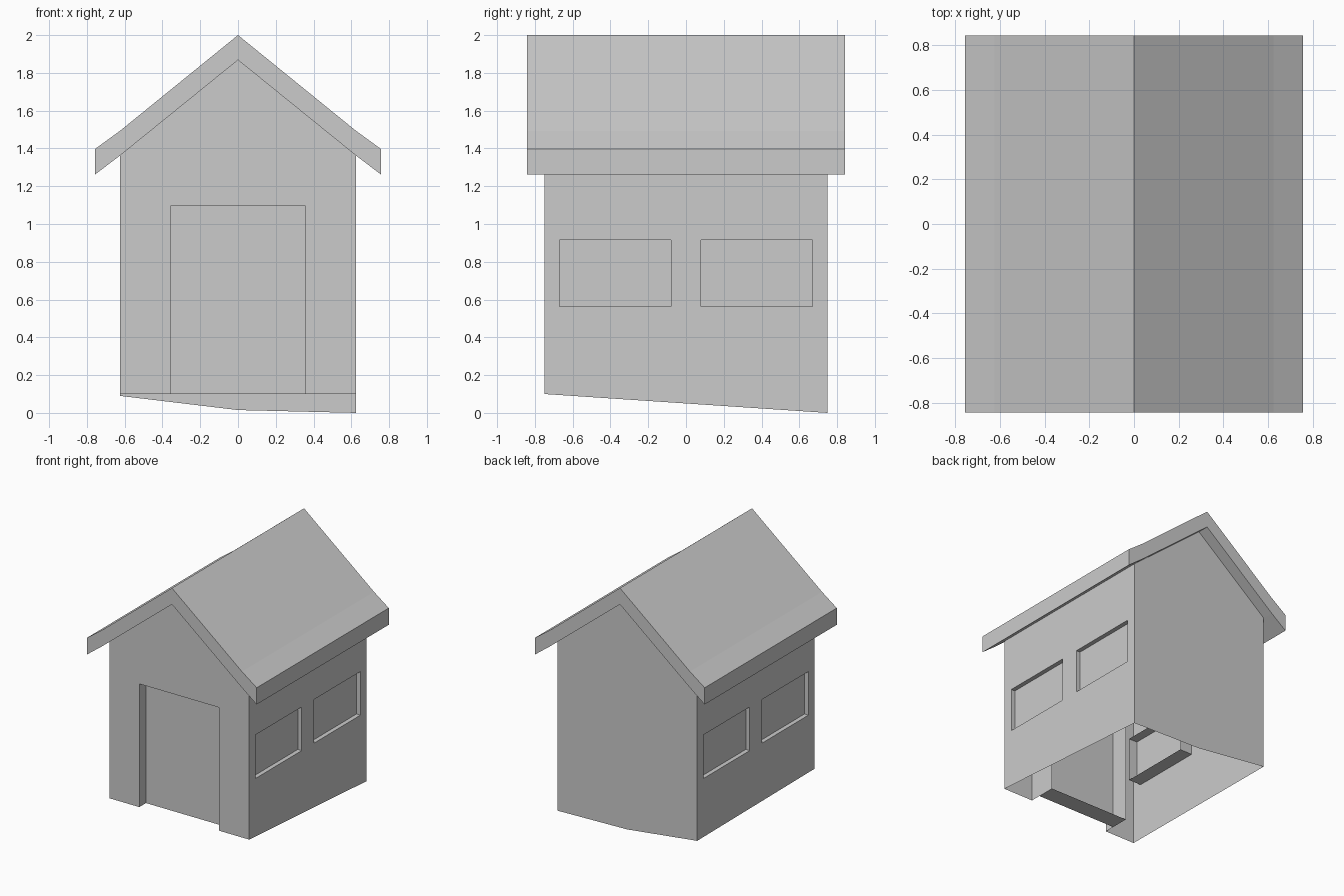
import bpy

if "Cube" in bpy.data.objects:
    bpy.data.objects.remove(bpy.data.objects["Cube"])

W, D = 0.625, 0.75            # half width and half depth of the walls
EAVE, GABLE = 1.362, 1.868    # wall heights at the sides and under the ridge
BASE = 0.10                   # front bottom edge


def make(name, verts, faces):
    me = bpy.data.meshes.new(name)
    me.from_pydata(verts, [], faces)
    me.validate()
    ob = bpy.data.objects.new(name, me)
    bpy.context.collection.objects.link(ob)
    return ob


def grid_wall(name, us, rows, holes, place):
    """Sheet wall made of columns us and height rows; cells in holes are left open."""
    n = len(us)
    verts = [place(u, 0, row(u)) for row in rows for u in us]
    faces = []
    for r in range(len(rows) - 1):
        for c in range(n - 1):
            if (r, c) not in holes:
                a = r * n + c
                faces.append((a, a + 1, a + 1 + n, a + n))
    make(name, verts, faces)


def sleeve(name, u0, u1, z0, z1, pane, depth, place, open_sill=False):
    """Frame sheet running inward from the wall, with a pane set part way in."""
    rect = [(u0, z0), (u1, z0), (u1, z1), (u0, z1)]
    verts = [place(u, d, z) for d in (0, pane, depth) for u, z in rect]
    faces = [(4, 5, 6, 7)]
    for ring in (0, 4):
        for i in range(4):
            if open_sill and ring == 0 and i == 0:
                continue
            j = (i + 1) % 4
            faces.append((ring + i, ring + j, ring + 4 + j, ring + 4 + i))
    make(name, verts, faces)


# Side walls with two windows each; the lower edge slopes to the back
for side, label, back_z in ((1, "right", 0.0), (-1, "left", 0.09)):
    def place(u, d, z, s=side):
        return (s * (W - d), s * u, z)

    def bottom(u, s=side, b=back_z):
        return BASE + (b - BASE) * (s * u + D) / (2 * D)

    grid_wall(label + "_wall", [-D, -0.67, -0.08, 0.08, 0.67, D],
              [bottom, lambda u: 0.563, lambda u: 0.915, lambda u: EAVE],
              {(1, 1), (1, 3)}, place)
    for k, (a, b) in enumerate(((-0.67, -0.08), (0.08, 0.67)), 1):
        sleeve(f"{label}_window_{k}", a, b, 0.563, 0.915, 0.035, 0.11, place)


# Front wall with door opening
def front(u, d, z):
    return (u, -D + d, z)


def gable(u):
    return GABLE + (EAVE - GABLE) * abs(u) / W


grid_wall("front_wall", [-W, -0.357, 0, 0.357, W],
          [lambda u: BASE, lambda u: 1.095, gable], {(0, 1), (0, 2)}, front)
sleeve("door", -0.357, 0.357, BASE, 1.095, 0.085, 0.23, front, open_sill=True)

# Back wall with a bent lower edge
make("back_wall", [(W, D, 0), (0, D, 0.015), (-W, D, 0.09), (-W, D, EAVE),
                   (0, D, GABLE), (W, D, EAVE)], [(0, 1, 2, 3, 4, 5)])

# Roof slab extruded along y
top = [(-0.757, 1.397), (-W, 1.493), (0, 2.0), (W, 1.493), (0.757, 1.397)]
under = [(-0.757, 1.262), (-W, EAVE), (0, GABLE), (W, EAVE), (0.757, 1.262)]
verts = [(x, y, z) for y in (-0.843, 0.843) for x, z in top + under]
faces = [(0, 5, 15, 10), (9, 4, 14, 19)]
for i in range(4):
    faces += [(i, i + 1, i + 11, i + 10)[::1],
              (i + 6, i + 5, i + 15, i + 16),
              (i + 5, i + 6, i + 1, i),
              (i + 10, i + 11, i + 16, i + 15)]
make("roof", verts, faces)
